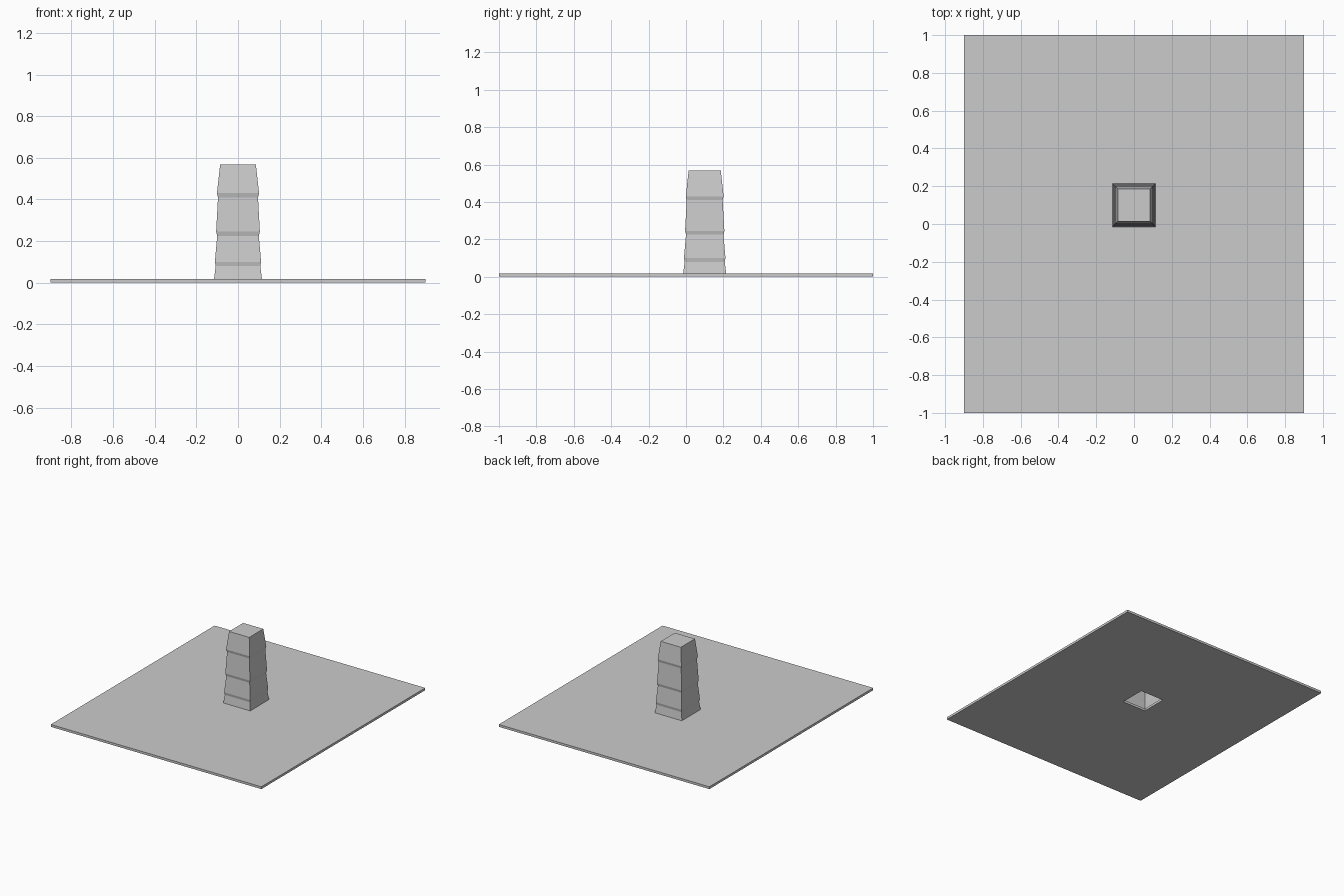
import bpy, bmesh

if "Cube" in bpy.data.objects:
    bpy.data.objects.remove(bpy.data.objects["Cube"])

CY = 0.1       # tower centre in y
PLATE_TOP = 0.018


def loft(name, rings, cap_top=False, closed=False):
    """Join rectangular rings (half_x, half_y, centre_y, z) into one mesh."""
    bm = bmesh.new()
    loops = [[bm.verts.new((sx * hx, cy + sy * hy, z))
              for sx, sy in ((-1, -1), (1, -1), (1, 1), (-1, 1))]
             for hx, hy, cy, z in rings]
    pairs = list(zip(loops, loops[1:]))
    if closed:
        pairs.append((loops[-1], loops[0]))
    for a, b in pairs:
        for i in range(4):
            j = (i + 1) % 4
            bm.faces.new((a[i], a[j], b[j], b[i]))
    if cap_top:
        bm.faces.new(loops[-1])
    mesh = bpy.data.meshes.new(name)
    bm.to_mesh(mesh)
    bm.free()
    obj = bpy.data.objects.new(name, mesh)
    bpy.context.collection.objects.link(obj)
    return obj


# thin ground plate with a square opening under the tower
loft("base_plate", [(0.9, 1.0, 0, 0), (0.9, 1.0, 0, PLATE_TOP),
                    (0.1, 0.1, CY, PLATE_TOP), (0.1, 0.1, CY, 0)], closed=True)

# hollow tapering tower, each tier overhanging the one below
profile = [(0.1, PLATE_TOP), (0.115, PLATE_TOP), (0.107, 0.08), (0.111, 0.10),
           (0.1, 0.225), (0.105, 0.245), (0.096, 0.41), (0.101, 0.43),
           (0.086, 0.567)]
loft("tower", [(h, h, CY, z) for h, z in profile], cap_top=True)
